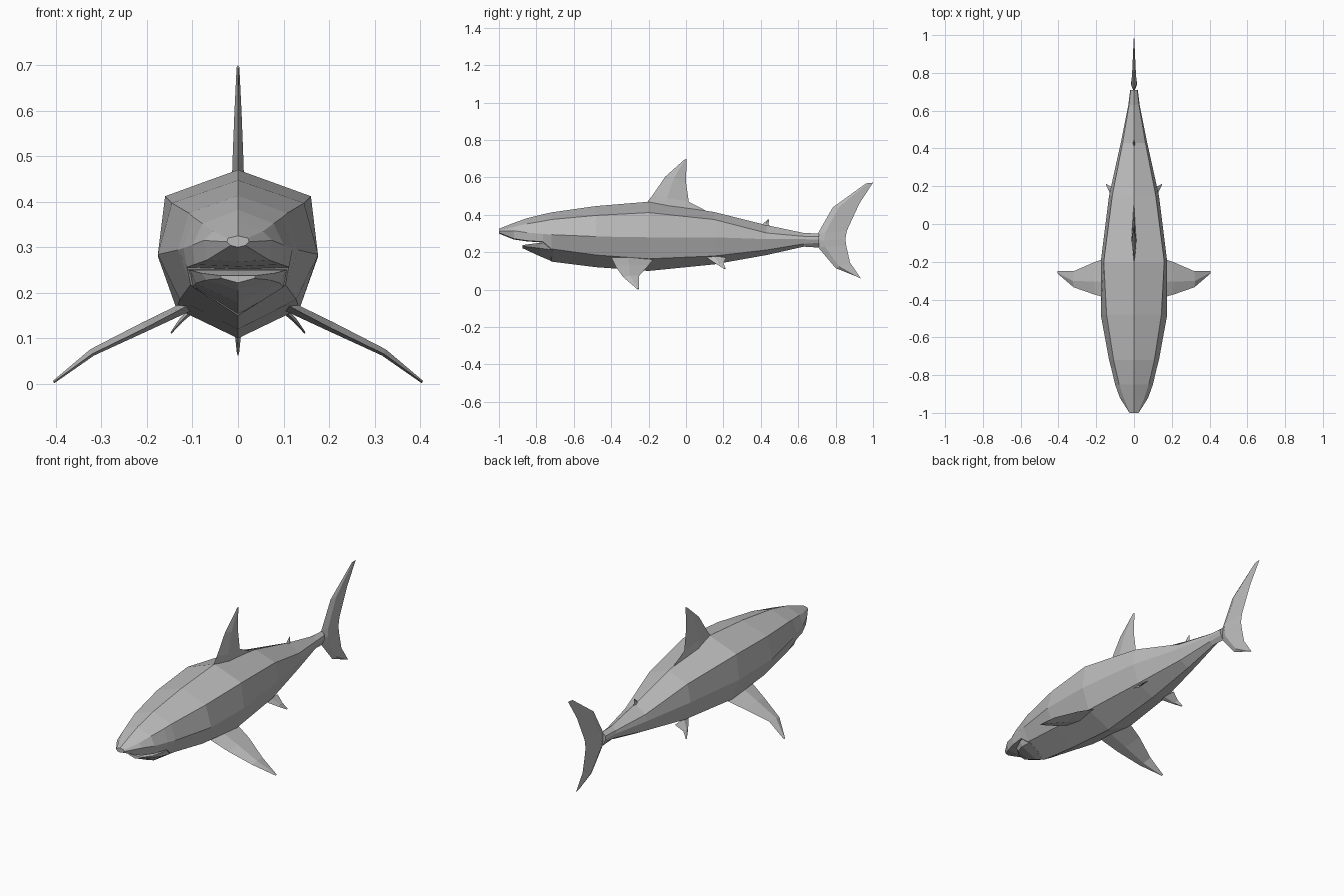
import bpy
import bmesh
from mathutils import Vector

cube = bpy.data.objects.get("Cube")
if cube:
    bpy.data.objects.remove(cube, do_unlink=True)

skin = bpy.data.materials.new("shark grey")
skin.use_nodes = True
grey = (0.5, 0.5, 0.5, 1)
skin.diffuse_color = grey
skin.node_tree.nodes["Principled BSDF"].inputs["Base Color"].default_value = grey


def loft(name, rings):
    """Skin closed rings of points into a flat-shaded, capped mesh."""
    bm = bmesh.new()
    loops = [[bm.verts.new(p) for p in ring] for ring in rings]
    n = len(loops[0])
    for a, b in zip(loops, loops[1:]):
        for i in range(n):
            j = (i + 1) % n
            bm.faces.new((a[i], a[j], b[j], b[i]))
    bm.faces.new(loops[0])
    bm.faces.new(loops[-1])
    bmesh.ops.recalc_face_normals(bm, faces=bm.faces)
    mesh = bpy.data.meshes.new(name)
    bm.to_mesh(mesh)
    bm.free()
    mesh.materials.append(skin)
    obj = bpy.data.objects.new(name, mesh)
    bpy.context.collection.objects.link(obj)
    return obj


def body_ring(y, top, shoulder, side, lower, bottom):
    """Eight-sided section, symmetric about x = 0."""
    half = [shoulder, side, lower]
    pts = [(0, top)] + half + [(0, bottom)] + [(-x, z) for x, z in reversed(half)]
    return [(x, y, z) for x, z in pts]


def fin(name, stations, normal, thick=0.4):
    """Diamond sections from (leading point, trailing point, half thickness)."""
    rings = []
    for lead, trail, t in stations:
        lead, trail = Vector(lead), Vector(trail)
        mid = lead.lerp(trail, thick)
        off = Vector(normal).normalized() * t
        rings.append([lead, mid + off, trail, mid - off])
    return loft(name, rings)


# Body, snout to tail root
loft("body", [body_ring(*r) for r in (
    (-1.0, .325, (.022, .32), (.024, .312), (.016, .304), .30),
    (-.92, .357, (.055, .335), (.075, .315), (.068, .272), .268),
    (-.85, .382, (.078, .352), (.1, .305), (.095, .262), .258),
    (-.765, .403, (.098, .366), (.12, .298), (.112, .256), .252),
    (-.72, .413, (.108, .375), (.132, .294), (.104, .218), .15),
    (-.48, .447, (.145, .397), (.176, .284), (.128, .185), .12),
    (-.2, .47, (.16, .412), (.176, .28), (.135, .165), .10),
    (.15, .415, (.115, .375), (.132, .28), (.1, .18), .135),
    (.43, .345, (.06, .303), (.07, .27), (.052, .212), .185),
    (.63, .303, (.026, .285), (.03, .27), (.022, .245), .23),
    (.71, .30, (.018, .283), (.02, .267), (.014, .25), .225),
)])


# Lower jaw, leaving a thin open mouth beneath the snout
def jaw_ring(y, half, top, bottom):
    mid = top * .6 + bottom * .4
    return [(-half, y, top), (half, y, top), (half * .87, y, mid),
            (0, y, bottom), (-half * .87, y, mid)]


loft("lower_jaw", [jaw_ring(*r) for r in (
    (-.875, .04, .238, .222), (-.84, .08, .243, .206),
    (-.78, .106, .25, .178), (-.71, .114, .254, .149))])


# Fins on the centre line: (lead y, lead z, trail y, trail z, half thickness)
def centre_fin(name, rows, thick=0.4):
    fin(name, [((0, a, b), (0, c, d), t) for a, b, c, d, t in rows], (1, 0, 0), thick)


centre_fin("dorsal_fin", [
    (-.23, .44, .14, .405, .014), (-.18, .503, .015, .47, .012),
    (-.11, .605, 0, .575, .008), (-.012, .692, .003, .70, .003)])
centre_fin("second_dorsal_fin", [
    (.395, .335, .455, .33, .007), (.418, .358, .442, .35, .005),
    (.437, .374, .443, .374, .002)])
centre_fin("tail_fin", [
    (.90, .075, .935, .06, .003), (.80, .115, .877, .145, .008),
    (.705, .228, .857, .235, .014), (.70, .262, .852, .27, .017),
    (.705, .30, .86, .315, .014), (.785, .44, .927, .46, .009),
    (.962, .568, 1.0, .572, .002)], 0.25)

# Paired fins: (x, lead y, lead z, trail y, trail z, half thickness)
pectoral = [(.11, -.40, .172, -.17, .168, .012), (.205, -.375, .122, -.2, .13, .011),
            (.32, -.335, .066, -.25, .074, .008), (.405, -.262, .004, -.25, .004, .003)]
pelvic = [(.085, .10, .178, .215, .172, .007), (.125, .16, .138, .20, .142, .005),
          (.147, .203, .112, .212, .112, .002)]
for side, s in (("left", 1), ("right", -1)):
    for part, rows in (("pectoral", pectoral), ("pelvic", pelvic)):
        fin(f"{side}_{part}_fin",
            [((s * x, a, b), (s * x, c, d), t) for x, a, b, c, d, t in rows],
            (s * .5, 0, .85))
